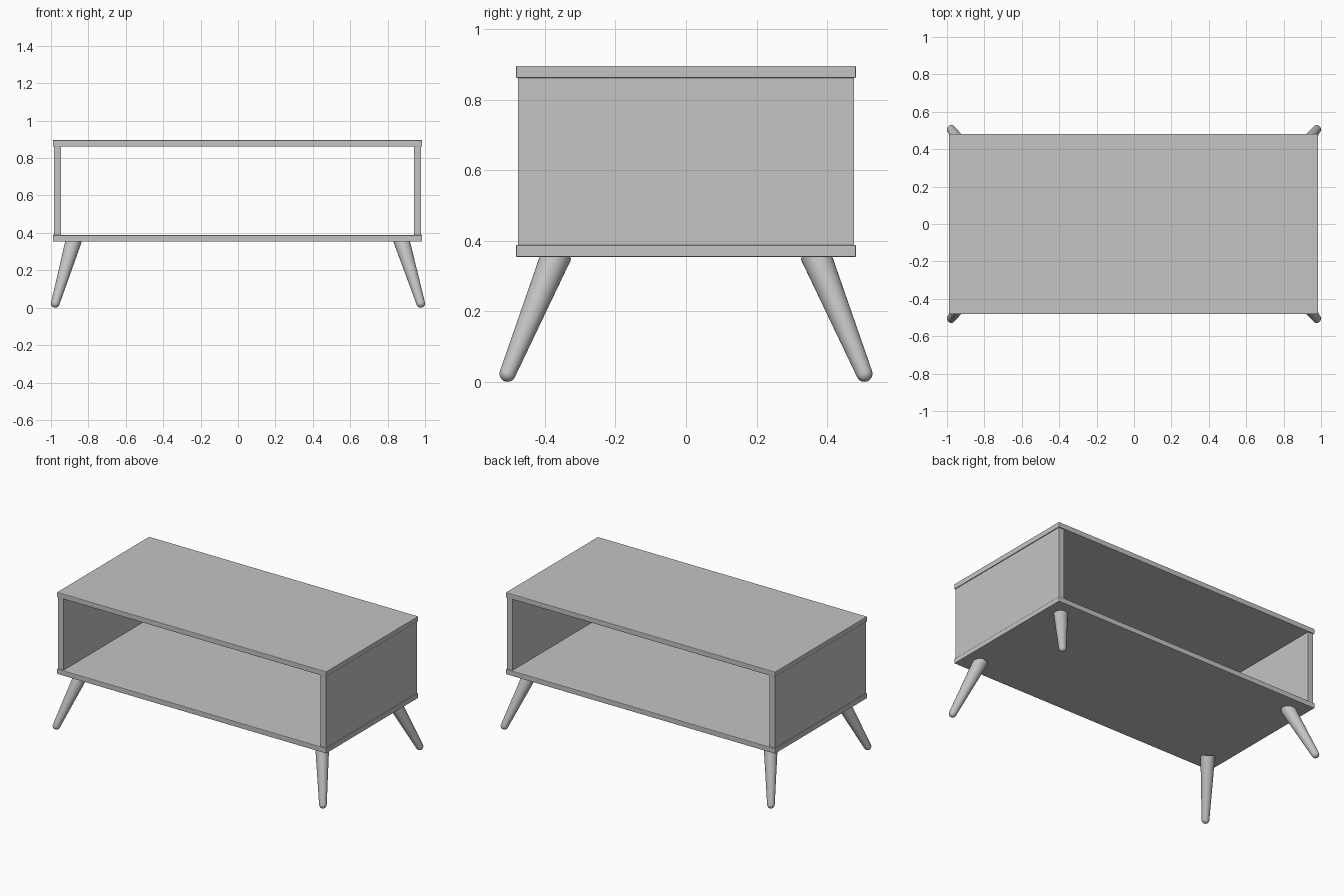
import bpy, bmesh, math
from mathutils import Vector, Matrix

if "Cube" in bpy.data.objects:
    bpy.data.objects.remove(bpy.data.objects["Cube"], do_unlink=True)

GREY = (0.55, 0.55, 0.55, 1)
grey = bpy.data.materials.new("plain grey")
grey.use_nodes = True
grey.diffuse_color = GREY
grey.node_tree.nodes["Principled BSDF"].inputs["Base Color"].default_value = GREY

CX = -0.003          # cabinet centre in x
BOARD_Z, TOP_Z, THICK = 0.354, 0.862, 0.034


def finish(name, bm):
    bmesh.ops.recalc_face_normals(bm, faces=bm.faces)
    mesh = bpy.data.meshes.new(name)
    bm.to_mesh(mesh)
    bm.free()
    mesh.materials.append(grey)
    obj = bpy.data.objects.new(name, mesh)
    bpy.context.collection.objects.link(obj)
    return obj


def panel(name, low, high, bevel=0):
    low, high = Vector(low), Vector(high)
    bm = bmesh.new()
    bmesh.ops.create_cube(bm, size=1)
    bmesh.ops.scale(bm, vec=high - low, verts=bm.verts)
    bmesh.ops.translate(bm, vec=(low + high) / 2, verts=bm.verts)
    obj = finish(name, bm)
    if bevel:
        mod = obj.modifiers.new("soft edges", 'BEVEL')
        mod.width, mod.segments = bevel, 2
    return obj


# Top and bottom boards
for name, z in (("top_board", TOP_Z), ("bottom_board", BOARD_Z)):
    panel(name, (CX - 0.987, -0.482, z), (CX + 0.987, 0.482, z + THICK), 0.003)

# Side panels, leaving the front and back open
for name, side in (("left_side_panel", 1), ("right_side_panel", -1)):
    xs = sorted((CX + side * 0.943, CX + side * 0.982))
    panel(name, (xs[0], -0.476, BOARD_Z + THICK), (xs[1], 0.476, TOP_Z))


def leg(name, sx, sy):
    # Tapered splayed leg with a rounded tip, turned around its own axis
    tip = Vector((sx * 0.977, sy * 0.506, 0.023))
    top = Vector((sx * 0.878 + CX * 0.7, sy * 0.37, BOARD_Z))
    axis = top - tip
    length = axis.length + 0.01
    r_tip, r_top = 0.023, 0.0435
    arc = [i * math.pi / 12 for i in range(7)]
    profile = [(r_tip * math.sin(a), -r_tip * math.cos(a)) for a in arc]
    profile += [(r_top, length), (0, length)]
    bm = bmesh.new()
    verts = [bm.verts.new((r, 0, z)) for r, z in profile]
    edges = [bm.edges.new(pair) for pair in zip(verts, verts[1:])]
    bmesh.ops.spin(bm, geom=verts + edges, cent=(0, 0, 0), axis=(0, 0, 1),
                   angle=math.tau, steps=32, use_merge=True)
    bmesh.ops.remove_doubles(bm, verts=bm.verts, dist=0.0001)
    turn = axis.to_track_quat('Z', 'Y').to_matrix().to_4x4()
    bm.transform(Matrix.Translation(tip) @ turn)
    obj = finish(name, bm)
    bpy.ops.object.select_all(action='DESELECT')
    obj.select_set(True)
    bpy.context.view_layer.objects.active = obj
    bpy.ops.object.shade_smooth_by_angle(angle=math.radians(40))


# Four legs
for x_name, sx in (("left", 1), ("right", -1)):
    for y_name, sy in (("front", -1), ("back", 1)):
        leg(f"{y_name}_{x_name}_leg", sx, sy)
